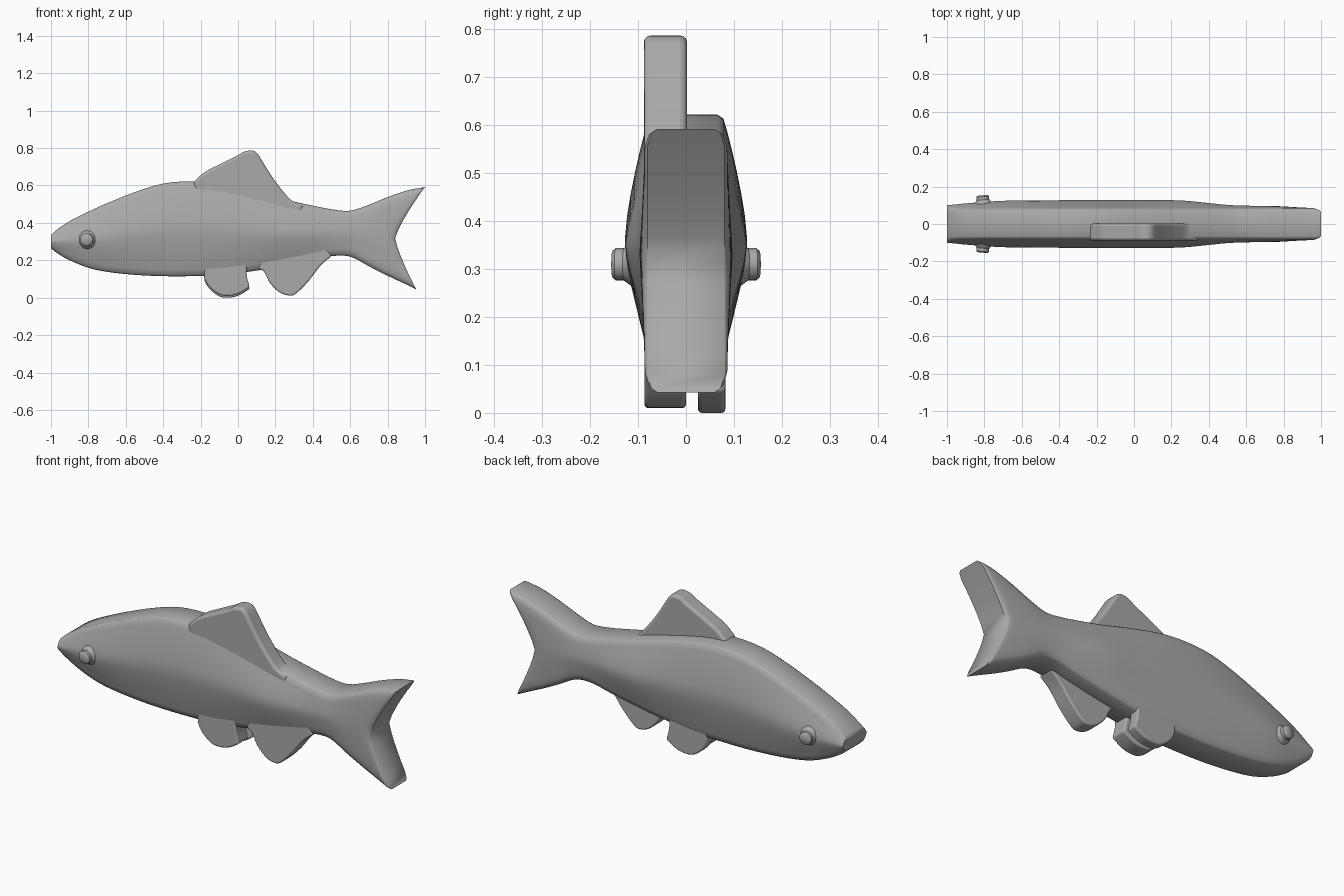
import bpy, bmesh, math
from mathutils import Vector, Matrix

cube = bpy.data.objects.get("Cube")
if cube:
    bpy.data.objects.remove(cube, do_unlink=True)

GREY = (0.4, 0.4, 0.4, 1)
grey = bpy.data.materials.new("matte grey")
grey.use_nodes = True
grey.diffuse_color = GREY
grey.node_tree.nodes["Principled BSDF"].inputs["Base Color"].default_value = GREY


def finish(bm, name, angle=50, bevel=0):
    """Turn a bmesh into a smooth-shaded grey object."""
    bmesh.ops.recalc_face_normals(bm, faces=bm.faces)
    mesh = bpy.data.meshes.new(name)
    bm.to_mesh(mesh)
    bm.free()
    mesh.materials.append(grey)
    obj = bpy.data.objects.new(name, mesh)
    bpy.context.collection.objects.link(obj)
    bpy.ops.object.select_all(action='DESELECT')
    obj.select_set(True)
    bpy.context.view_layer.objects.active = obj
    if bevel:
        mod = obj.modifiers.new("soft rim", 'BEVEL')
        mod.width = bevel
        mod.segments = 3
        mod.limit_method = 'ANGLE'
        mod.angle_limit = math.radians(50)
    bpy.ops.object.shade_smooth_by_angle(angle=math.radians(angle))
    return obj


def smooth_path(points, steps=3):
    """Catmull-Rom curve through points of any dimension."""
    pts = [Vector(p) for p in points]
    out = []
    for i in range(len(pts) - 1):
        a, b, c, d = pts[max(i - 1, 0)], pts[i], pts[i + 1], pts[min(i + 2, len(pts) - 1)]
        for k in range(steps):
            t = k / steps
            out.append(b + (c - a) * (t / 2)
                       + (a * 2 - b * 5 + c * 4 - d) * (t * t / 2)
                       + (b * 3 - a - c * 3 + d) * (t ** 3 / 2))
    return out + [pts[-1]]


# Body and tail: columns from belly to back, bending into the tail fork
# trunk: x, belly z, back z, half thickness
trunk = [(-1, .265, .335, .1), (-.97, .24, .362, .103), (-.9, .2, .41, .11),
         (-.8, .16, .46, .118), (-.7, .138, .505, .124), (-.55, .122, .565, .126),
         (-.4, .115, .61, .127), (-.25, .115, .622, .127), (-.1, .12, .61, .127),
         (.1, .145, .565, .127), (.25, .17, .525, .126), (.4, .2, .492, .112),
         (.5, .222, .473, .102), (.6, .22, .465, .098)]
# tail: middle x, belly x, belly z, back x, back z, half thickness
tail = [(.67, .7, .168, .7, .497, .097), (.74, .79, .122, .8, .538, .096),
        (.8, .88, .08, .91, .575, .094), (.825, .93, .056, .97, .586, .09),
        (.84, .953, .043, 1, .592, .08)]
columns = smooth_path([(x, x, zb, x, zt, w) for x, zb, zt, w in trunk] + tail)

bm = bmesh.new()
rings = []
for xm, xb, zb, xt, zt, w in columns:
    half = (zt - zb) / 2
    rim = min(.086, w)
    outer = 1 - min(.008 / half, .1)
    inner = 1 - min(.035 / half, .3)
    side = [(1, rim - .02), (outer, rim - .008)]
    side += [(inner * k / 5, rim + (w - rim) * (1 - (k / 5) ** 1.4)) for k in range(5, -1, -1)]
    profile = [(-s, y) for s, y in side] + [(s, y) for s, y in side[-2::-1]]
    front, back = [], []
    for s, y in profile:
        x = xm + ((xt if s > 0 else xb) - xm) * abs(s) ** 1.25
        z = (zb + zt) / 2 + s * half
        front.append(bm.verts.new((x, -y, z)))
        back.append(bm.verts.new((x, y, z)))
    rings.append((front, back))

for (f0, b0), (f1, b1) in zip(rings, rings[1:]):
    loop0, loop1 = f0 + b0[::-1], f1 + b1[::-1]
    n = len(loop0)
    for i in range(n):
        j = (i + 1) % n
        bm.faces.new((loop0[i], loop0[j], loop1[j], loop1[i]))
# Snout and tail end caps
for front, back in (rings[0], rings[-1]):
    for i in range(len(front) - 1):
        bm.faces.new((front[i], front[i + 1], back[i + 1], back[i]))
finish(bm, "body_and_tail")


# Fins: rounded outlines extruded sideways, rooted inside the body
def fin(name, edge, root, y0, y1, drop=0):
    bm = bmesh.new()
    outline = [(p[0], p[1] - drop) for p in smooth_path(edge)] + root
    face = bm.faces.new([bm.verts.new((x, y0, z)) for x, z in outline])
    grown = bmesh.ops.extrude_face_region(bm, geom=[face])
    bmesh.ops.translate(bm, vec=(0, y1 - y0, 0),
                        verts=[g for g in grown["geom"] if isinstance(g, bmesh.types.BMVert)])
    finish(bm, name, bevel=.014)


fin("dorsal_fin",
    [(-.24, .615), (-.18, .67), (-.1, .712), (0, .762), (.03, .78), (.07, .787), (.1, .775),
     (.13, .73), (.18, .65), (.24, .57), (.29, .517), (.35, .495)],
    [(.33, .44), (-.2, .5)], -.088, .002)

fin("anal_fin",
    [(.11, .155), (.14, .138), (.17, .08), (.22, .03), (.27, .012), (.31, .022),
     (.38, .092), (.44, .17), (.5, .222)],
    [(.46, .28), (.14, .25)], -.087, 0)

pelvic = [(-.18, .15), (-.178, .1), (-.15, .055), (-.1, .017), (-.05, .01), (0, .02),
          (.052, .05), (.06, .065), (.05, .1), (.045, .14)]
pelvic_root = [(.05, .22), (-.16, .22)]
fin("right_pelvic_fin", pelvic, pelvic_root, -.087, 0)
fin("left_pelvic_fin", pelvic, pelvic_root, .025, .082, drop=.01)

# Eyes: short raised discs on a flared base, tilted with the head
for label, side in (("right", -1), ("left", 1)):
    aim = Vector((-.1, side, 0)).to_track_quat('Z', 'Y').to_matrix().to_4x4()
    place = Matrix.Translation((-.795, 0, .31)) @ aim
    bm = bmesh.new()
    for r1, r2, start, end in ((.05, .034, .108, .13), (.034, .034, .12, .147),
                               (.034, .028, .147, .154)):
        bmesh.ops.create_cone(bm, cap_ends=True, segments=20, radius1=r1, radius2=r2,
                              depth=end - start,
                              matrix=place @ Matrix.Translation((0, 0, (start + end) / 2)))
    finish(bm, label + "_eye")
